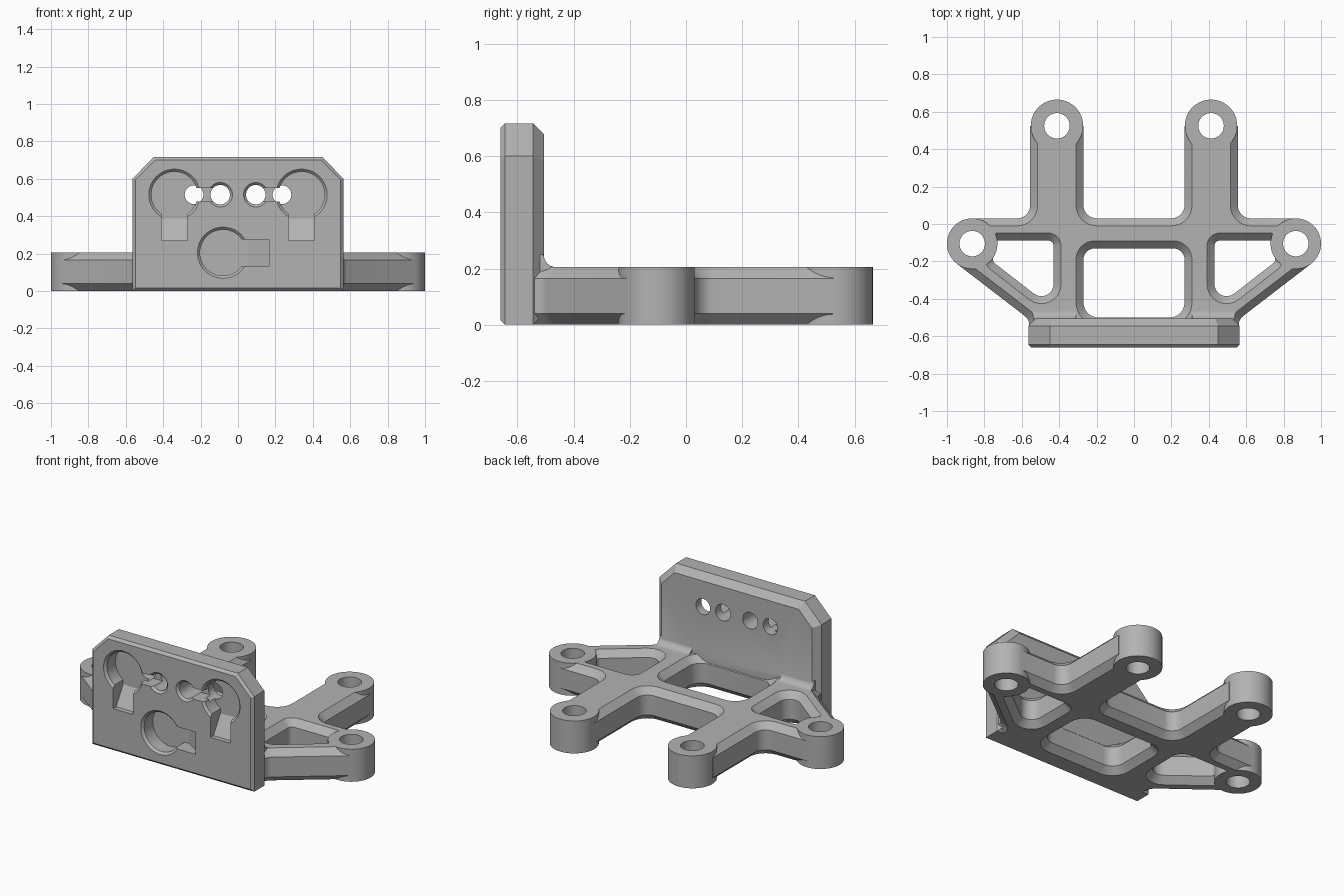
import bpy, bmesh, math
from mathutils import Vector

cube = bpy.data.objects.get("Cube")
if cube:
    bpy.data.objects.remove(cube, do_unlink=True)

TOP = 0.205      # frame thickness
CH = 0.04        # chamfer width
FRONT = -0.66    # front face of the upright plate


def loft(name, loops):
    """Closed solid through matching loops of 3D points."""
    bm = bmesh.new()
    rings = [[bm.verts.new(p) for p in loop] for loop in loops]
    n = len(rings[0])
    for a, b in zip(rings, rings[1:]):
        for i in range(n):
            j = (i + 1) % n
            bm.faces.new((a[i], a[j], b[j], b[i]))
    bm.faces.new(rings[0][::-1])
    bm.faces.new(rings[-1])
    bmesh.ops.recalc_face_normals(bm, faces=bm.faces)
    mesh = bpy.data.meshes.new(name)
    bm.to_mesh(mesh)
    bm.free()
    obj = bpy.data.objects.new(name, mesh)
    bpy.context.scene.collection.objects.link(obj)
    return obj


def outline(corners, off=0.0, steps=8):
    """Offset a counter-clockwise (x, y, radius) polygon and round its corners."""
    pts = [Vector(c[:2]) for c in corners]
    n = len(pts)
    moved, turns = [], []
    for i in range(n):
        d0 = (pts[i] - pts[i - 1]).normalized()
        d1 = (pts[(i + 1) % n] - pts[i]).normalized()
        n0, n1 = Vector((d0.y, -d0.x)), Vector((d1.y, -d1.x))
        moved.append(pts[i] + (n0 + n1) * off / (1 + n0.dot(n1)))
        turns.append(1 if d0.x * d1.y - d0.y * d1.x > 0 else -1)
    result = []
    for i in range(n):
        p, r = moved[i], corners[i][2]
        if r == 0:
            result.append(p)
            continue
        r = max(r + off * turns[i], 0.005)
        a = (moved[i - 1] - p).normalized()
        b = (moved[(i + 1) % n] - p).normalized()
        half = a.angle(b) / 2
        centre = p + (a + b).normalized() * r / math.sin(half)
        start = p + a * r / math.tan(half) - centre
        end = p + b * r / math.tan(half) - centre
        sweep = start.angle(end)
        for k in range(steps + 1):
            t = k / steps
            v = start * math.sin((1 - t) * sweep) + end * math.sin(t * sweep)
            result.append(centre + v / math.sin(sweep))
    return result


def layered(name, corners, levels):
    """Stack offset outlines at (z, offset) levels."""
    return loft(name, [[(p.x, p.y, z) for p in outline(corners, o)] for z, o in levels])


def post(name, x, y, r, z0, z1):
    ring = [(x + r * math.cos(i * math.tau / 64), y + r * math.sin(i * math.tau / 64)) for i in range(64)]
    return loft(name, [[(u, v, z) for u, v in ring] for z in (z0, z1)])


def bore(x, z, sections):
    """Round cutter along y from (y, radius) sections."""
    ring = [(math.cos(i * math.tau / 48), math.sin(i * math.tau / 48)) for i in range(48)]
    return loft("bore_cutter", [[(x + r * c, y, z + r * s) for c, s in ring] for y, r in sections])


def combine(target, tool, op):
    mod = target.modifiers.new(op, 'BOOLEAN')
    mod.operation, mod.solver, mod.object = op, 'EXACT', tool
    deps = bpy.context.evaluated_depsgraph_get()
    mesh = bpy.data.meshes.new_from_object(target.evaluated_get(deps))
    target.modifiers.clear()
    target.data = mesh
    bpy.data.objects.remove(tool, do_unlink=True)


def mirror(corners):
    return [(-x, y, r) for x, y, r in reversed(corners)]


# Frame with four arms, chamfered above and below
half = [(0.56, -0.62, 0), (0.56, -0.51, 0.06), (0.948, -0.212, 0), (0.865, 0.03, 0),
        (0.555, 0.03, 0.07), (0.555, 0.525, 0), (0.27, 0.525, 0), (0.27, 0.03, 0.07)]
bracket = layered("mounting_bracket", half + mirror(half),
                  [(0, -CH), (CH, 0), (TOP - CH, 0), (TOP, -CH)])

# Windows in the frame
flare = [(-0.01, CH + 0.01), (CH, 0), (TOP - CH, 0), (TOP + 0.01, CH + 0.01)]
middle = [(-0.27, -0.5, 0.08), (0.27, -0.5, 0.08), (0.27, -0.13, 0.06), (-0.27, -0.13, 0.06)]
side = [(0.43, -0.454, 0.065), (0.755, -0.202, 0.03), (0.755, -0.088, 0.03), (0.43, -0.088, 0.03)]
for corners in (middle, side, mirror(side)):
    combine(bracket, layered("window_cutter", corners, flare), 'DIFFERENCE')

# Screw bosses at the arm ends
bosses = [(s * x, y, r) for s in (1, -1) for x, y, r in ((0.412, 0.525, 0.14), (0.865, -0.105, 0.135))]
for x, y, r in bosses:
    combine(bracket, post("boss", x, y, r, 0, TOP), 'UNION')

# Upright plate with cut top corners
shape = [(-0.565, 0, 0), (0.565, 0, 0), (0.565, 0.6, 0), (0.45, 0.717, 0),
         (-0.45, 0.717, 0), (-0.565, 0.6, 0)]
sections = [(FRONT, -0.016), (FRONT + 0.016, 0), (-0.545, 0), (-0.505, -CH)]
plate = loft("plate", [[(p.x, y, p.y) for p in outline(shape, o)] for y, o in sections])
combine(bracket, plate, 'UNION')

# Fillets where the plate meets the frame
arc = [(-0.462 - 0.045 * math.sin(a), TOP + 0.045 - 0.045 * math.cos(a))
       for a in [i * math.pi / 16 for i in range(9)]]
profile = arc + [(-0.53, TOP + 0.045), (-0.53, TOP - 0.02), (-0.462, TOP - 0.02)]
for s in (1, -1):
    strip = loft("fillet", [[(s * x, y, z) for y, z in profile] for x in (0.31, 0.54)])
    combine(bracket, strip, 'UNION')

# Screw holes through the bosses
for x, y, r in bosses:
    combine(bracket, post("hole_cutter", x, y, 0.068, -0.1, 0.4), 'DIFFERENCE')

# Round pockets in the plate, each with a ramped slot
FLOOR = FRONT + 0.1
ramp = [(0, -0.02), (0.245, -0.02), (0.245, 0.03), (0.13, 0.1), (0, 0.1)]


def pocket(x, z, dx, dz):
    combine(bracket, bore(x, z, [(FRONT - 0.01, 0.147), (FRONT + 0.014, 0.123), (FLOOR, 0.123)]), 'DIFFERENCE')
    loops = [[(x + dx * s + dz * w, FRONT + d, z + dz * s + dx * w) for s, d in ramp] for w in (-0.07, 0.07)]
    combine(bracket, loft("ramp_cutter", loops), 'DIFFERENCE')


pocket(-0.08, 0.205, 1, 0)
for s in (1, -1):
    pocket(s * 0.34, 0.515, 0, -1)
    # Narrow channel and the two holes through the plate
    channel = [[(s * x, y, 0.515 + h) for x, y in
                ((0.24, FRONT - 0.02), (0.095, FRONT - 0.02), (0.095, FLOOR), (0.24, FLOOR))]
               for h in (-0.035, 0.035)]
    combine(bracket, loft("channel_cutter", channel), 'DIFFERENCE')
    combine(bracket, bore(s * 0.095, 0.515, [(FRONT - 0.01, 0.075), (FRONT + 0.014, 0.052), (-0.4, 0.052)]), 'DIFFERENCE')
    combine(bracket, bore(s * 0.235, 0.515, [(FRONT + 0.05, 0.05), (-0.4, 0.05)]), 'DIFFERENCE')

# Single grey finish
grey = bpy.data.materials.new("plain_grey")
grey.use_nodes = True
grey.diffuse_color = (0.45, 0.45, 0.45, 1)
grey.node_tree.nodes["Principled BSDF"].inputs["Base Color"].default_value = (0.45, 0.45, 0.45, 1)
bracket.data.materials.clear()
bracket.data.materials.append(grey)
for face in bracket.data.polygons:
    face.material_index = 0

bpy.ops.object.select_all(action='DESELECT')
bracket.select_set(True)
bpy.context.view_layer.objects.active = bracket
bpy.ops.object.shade_smooth_by_angle(angle=math.radians(25))
